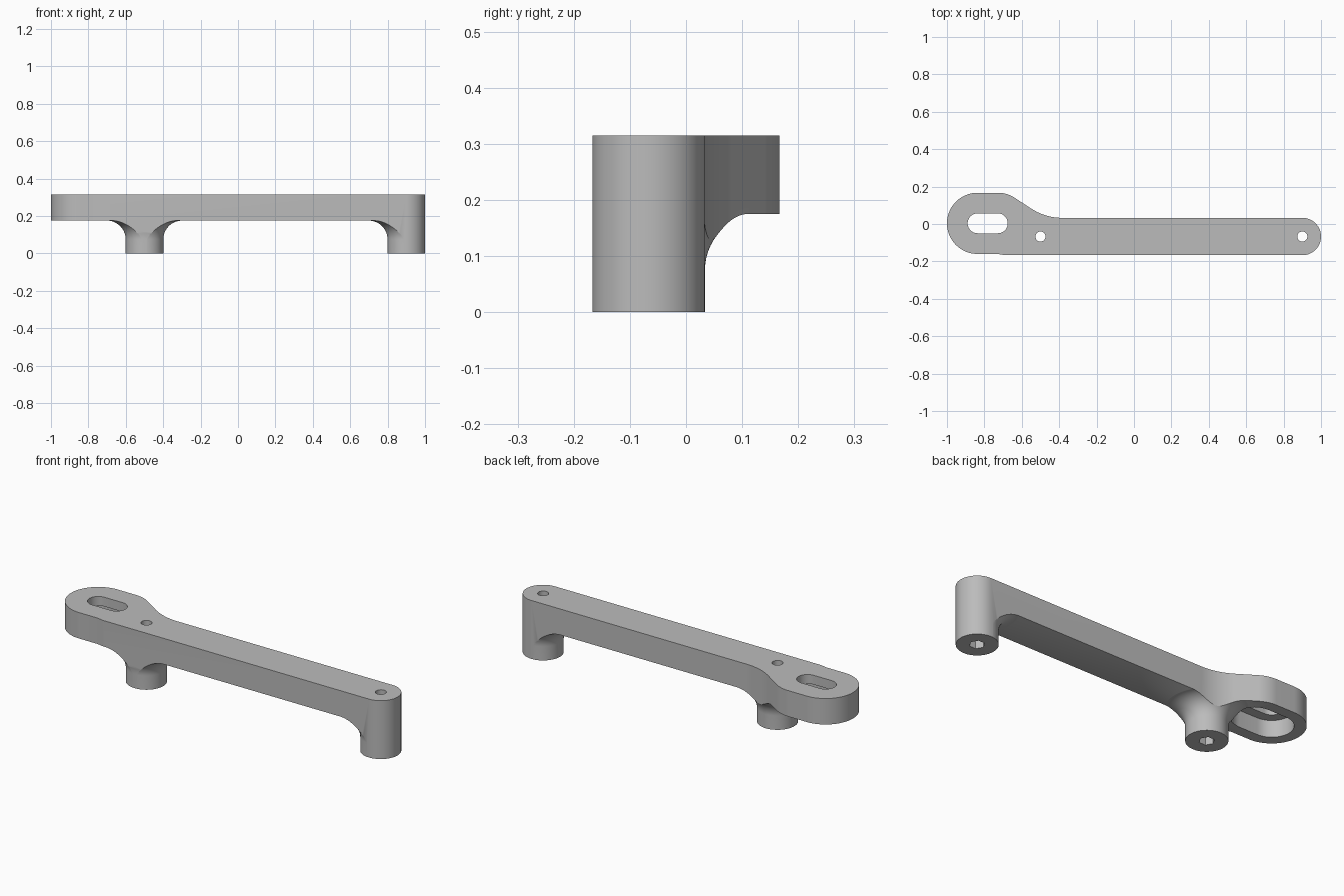
import bpy, bmesh
from math import sin, cos, tan, radians, pi

if "Cube" in bpy.data.objects:
    bpy.data.objects.remove(bpy.data.objects["Cube"])

TOP, UNDER = 0.315, 0.175           # slab heights
LEG_Y, LEG_R, FILLET = -0.067, 0.1, 0.1
LEGS = (-0.5, 0.9)
HEAD_Y, HEAD_R = 0.0035, 0.1635
HEAD_X = (-0.8365, -0.728)          # centres of the slotted head's rounds

grey = bpy.data.materials.new("plain grey")
grey.use_nodes = True
colour = (0.5, 0.5, 0.5, 1)
grey.diffuse_color = colour
grey.node_tree.nodes["Principled BSDF"].inputs["Base Color"].default_value = colour


def arc(cx, cy, r, start, end, n=24):
    angles = [radians(start + (end - start) * i / n) for i in range(n + 1)]
    return [(cx + r * cos(a), cy + r * sin(a)) for a in angles]


def finish(name, bm):
    bmesh.ops.recalc_face_normals(bm, faces=bm.faces)
    mesh = bpy.data.meshes.new(name)
    bm.to_mesh(mesh)
    bm.free()
    mesh.materials.append(grey)
    ob = bpy.data.objects.new(name, mesh)
    bpy.context.collection.objects.link(ob)
    return ob


def prism(name, points, z0, z1):
    bm = bmesh.new()
    base = bm.faces.new([bm.verts.new((x, y, z0)) for x, y in points])
    top = bmesh.ops.extrude_face_region(bm, geom=[base])["geom"]
    verts = [g for g in top if isinstance(g, bmesh.types.BMVert)]
    bmesh.ops.translate(bm, verts=verts, vec=(0, 0, z1 - z0))
    return finish(name, bm)


def lathe(name, profile, x, y, steps=96):
    bm = bmesh.new()
    rings = [[bm.verts.new((x + r * cos(2 * pi * i / steps),
                            y + r * sin(2 * pi * i / steps), z))
              for i in range(steps)] for r, z in profile]
    for low, high in zip(rings, rings[1:]):
        for i in range(steps):
            j = (i + 1) % steps
            bm.faces.new((low[i], low[j], high[j], high[i]))
    bm.faces.new(rings[0])
    bm.faces.new(rings[-1])
    return finish(name, bm)


def stadium(r):
    return (arc(HEAD_X[0], HEAD_Y, r, 90, 270)
            + arc(HEAD_X[1], HEAD_Y, r, -90, 90))


def boolean(target, tool, operation):
    mod = target.modifiers.new(operation, "BOOLEAN")
    mod.operation, mod.object, mod.solver = operation, tool, "EXACT"
    bpy.ops.object.select_all(action="DESELECT")
    bpy.context.view_layer.objects.active = target
    target.select_set(True)
    bpy.ops.object.modifier_apply(modifier=mod.name)
    bpy.data.objects.remove(tool)


# Plan outline: round bar end, sloping neck, round head
slope, neck_r = 33, 0.3
bar_top, bar_low = LEG_Y + LEG_R, LEG_Y - LEG_R
a = radians(slope)
neck_x = HEAD_X[1] + HEAD_R * sin(a)
neck_y = HEAD_Y + HEAD_R * cos(a)
meet_x = neck_x + (neck_y - bar_top) / tan(a)
end_x = meet_x + neck_r * tan(a / 2)
outline = arc(LEGS[1], LEG_Y, LEG_R, -90, 90, 48)
outline += arc(end_x, bar_top + neck_r, neck_r, 270, 270 - slope)
outline += arc(HEAD_X[1], HEAD_Y, HEAD_R, 90 - slope, 90)
outline += arc(HEAD_X[0], HEAD_Y, HEAD_R, 90, 270, 48)
outline += [(HEAD_X[1], HEAD_Y - HEAD_R), (-0.69, bar_low)]
body = prism("slotted_mounting_arm", outline, 0, TOP)

# Slab plus flared legs, which the tall outline is trimmed to
envelope = prism("envelope", [(-2, -1), (2, -1), (2, 1), (-2, 1)], UNDER, 1)
profile = [(LEG_R + 0.0008, -0.1)]
profile += [(r + 0.0008, z) for r, z in
            arc(LEG_R + FILLET, UNDER - FILLET, FILLET, 180, 91, 20)]
profile += [(LEG_R + FILLET, UNDER + 0.0005), (LEG_R + FILLET, UNDER + 0.05)]
for x in LEGS:
    boolean(envelope, lathe("flared_leg", profile, x, LEG_Y), "UNION")
boolean(body, envelope, "INTERSECT")

# Slot with a wider pocket underneath
boolean(body, prism("slot", stadium(0.053), -0.1, 1), "DIFFERENCE")
boolean(body, prism("pocket", stadium(0.105), -0.1, 0.265), "DIFFERENCE")

# Screw holes with six-sided recesses in the feet
for x in LEGS:
    boolean(body, lathe("hole", [(0.027, -0.1), (0.027, 1)], x, LEG_Y, 32), "DIFFERENCE")
    boolean(body, lathe("recess", [(0.038, -0.1), (0.038, 0.06)], x, LEG_Y, 6), "DIFFERENCE")

bpy.ops.object.shade_smooth_by_angle(angle=radians(30))
